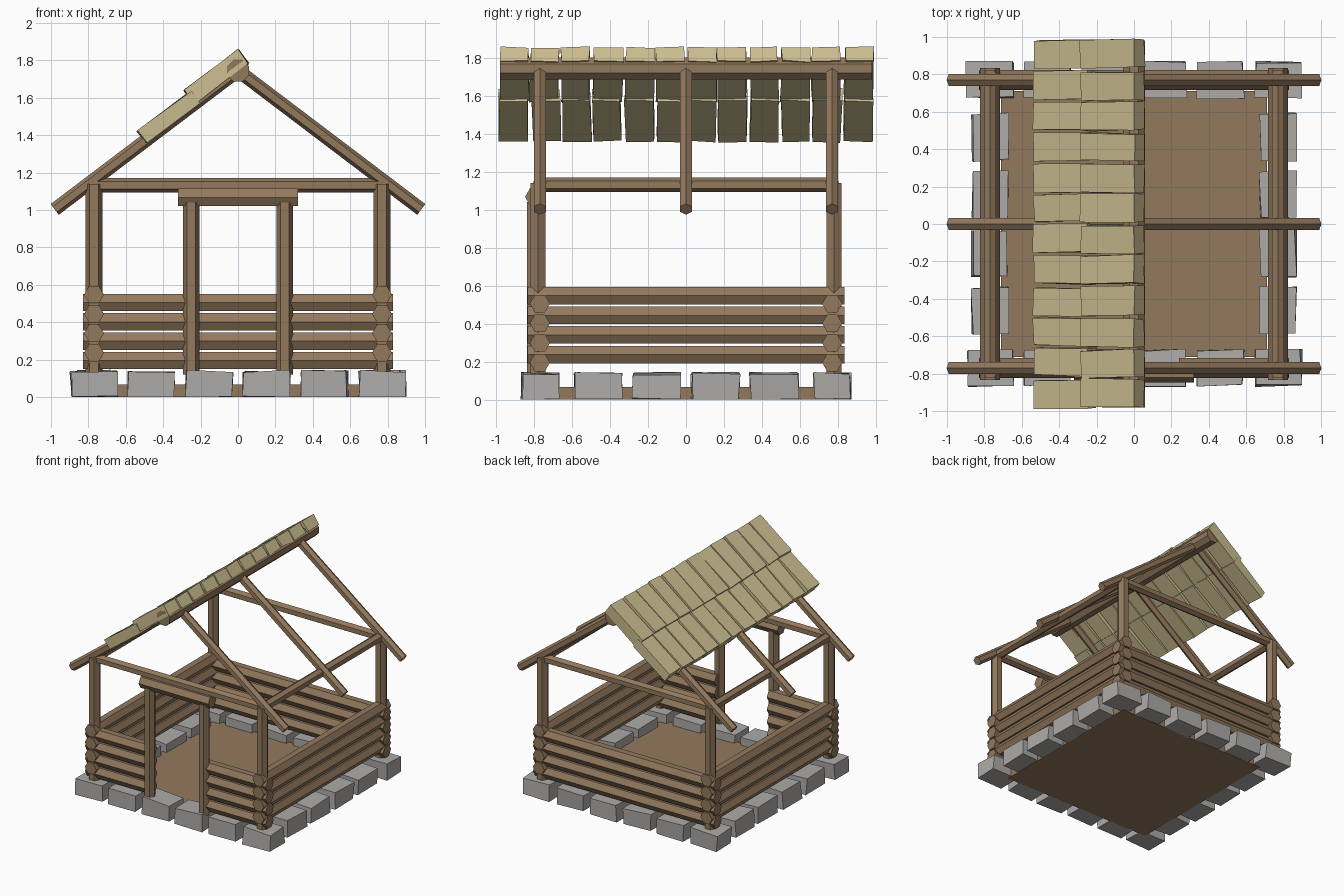
import bpy, bmesh, math, random
from mathutils import Vector, Matrix

random.seed(4)
if "Cube" in bpy.data.objects:
    bpy.data.objects.remove(bpy.data.objects["Cube"])


def material(name, rgb):
    m = bpy.data.materials.new(name)
    m.use_nodes = True
    m.diffuse_color = (*rgb, 1)
    m.node_tree.nodes["Principled BSDF"].inputs["Base Color"].default_value = (*rgb, 1)
    return m


WOOD = material("brown wood", (0.29, 0.19, 0.11))
STONE = material("grey stone", (0.42, 0.41, 0.395))
STRAW = material("straw shingle", (0.60, 0.51, 0.28))


def finish(name, bm, mat):
    bmesh.ops.recalc_face_normals(bm, faces=bm.faces)
    mesh = bpy.data.meshes.new(name)
    bm.to_mesh(mesh)
    bm.free()
    mesh.materials.append(mat)
    obj = bpy.data.objects.new(name, mesh)
    bpy.context.collection.objects.link(obj)
    return obj


def log(name, a, b, r, sides=6, turn=0.0):
    """Faceted log from a to b; turn 0 puts a corner sideways, 0.5 shifts by half a side."""
    a, b = Vector(a), Vector(b)
    d = (b - a).normalized()
    ref = Vector((0, 1, 0)) if abs(d.z) > 0.9 else Vector((0, 0, 1))
    side = ref.cross(d).normalized()
    up = d.cross(side)
    bm = bmesh.new()
    rings = []
    for p in (a, b):
        ring = []
        for i in range(sides):
            t = math.tau * (i + turn) / sides
            ring.append(bm.verts.new(p + side * math.cos(t) * r + up * math.sin(t) * r))
        rings.append(ring)
        bm.faces.new(ring)
    for i in range(sides):
        j = (i + 1) % sides
        bm.faces.new((rings[0][i], rings[0][j], rings[1][j], rings[1][i]))
    return finish(name, bm, WOOD)


def block(name, centre, size, mat, rot=None, jitter=0.0):
    """Box with slightly uneven corners."""
    bm = bmesh.new()
    bmesh.ops.create_cube(bm, size=1)
    for v in bm.verts:
        p = Vector(v.co[i] * size[i] + random.uniform(-jitter, jitter) for i in range(3))
        v.co = (rot @ p if rot else p) + Vector(centre)
        v.co.z = max(v.co.z, 0)
    return finish(name, bm, mat)


# Floor and foundation stones
W = 0.77
block("floor", (0, 0, 0.033), (1.42, 1.42, 0.066), WOOD)
for s, word in ((-1, "front"), (1, "back")):
    for i in range(6):
        block(f"{word}_stone_{i}", (-W + i * 0.308, s * W, 0.069), (0.245, 0.19, 0.138), STONE, jitter=0.008)
for s, word in ((-1, "right"), (1, "left")):
    for i in range(4):
        block(f"{word}_stone_{i}", (s * W, -0.465 + i * 0.31, 0.069), (0.19, 0.25, 0.138), STONE, jitter=0.008)

# Log walls, side courses sitting half a log above the front and back ones
for i in range(4):
    zf, zs = 0.195 + i * 0.1035, 0.237 + i * 0.1035
    log(f"back_wall_log_{i}", (-0.83, W, zf), (0.83, W, zf), 0.053)
    for s, word in ((-1, "right"), (1, "left")):
        log(f"front_wall_log_{word}_{i}", (s * 0.83, -W, zf), (s * 0.24, -W, zf), 0.053)
        log(f"{word}_wall_log_{i}", (s * W, -0.835, zs), (s * W, 0.835, zs), 0.053)

# Corner posts, door posts and tie beams
for sx, side in ((-1, "right"), (1, "left")):
    for sy, end in ((-1, "front"), (1, "back")):
        log(f"{end}_{side}_post", (sx * W, sy * 0.78, 0.12), (sx * W, sy * 0.78, 1.14), 0.046)
    log(f"{side}_door_post", (sx * 0.25, -0.80, 0.12), (sx * 0.25, -0.80, 1.04), 0.045)
    log(f"{side}_tie_beam", (sx * W, -W, 1.132), (sx * W, W, 1.132), 0.038, turn=0.5)
for s, word in ((-1, "front"), (1, "back")):
    log(f"{word}_tie_beam", (-W, s * W, 1.132), (W, s * W, 1.132), 0.038, turn=0.5)
log("door_lintel", (-0.32, -0.795, 1.068), (0.32, -0.795, 1.068), 0.053)

# Roof frame
log("ridge_beam", (0, -0.98, 1.745), (0, 0.98, 1.745), 0.063, 8, 0.5)
for j, y in enumerate((-W, 0, W)):
    for s, word in ((-1, "right"), (1, "left")):
        log(f"{word}_rafter_{j}", (s * 0.98, y, 1.003), (0, y, 1.745), 0.036, turn=0.5)

# Two rows of shingles on one slope
PITCH = math.radians(-37)
rows = (("lower", (-0.371, 1.498), 0.36, 0.078), ("upper", (-0.116, 1.712), 0.36, 0.092))
for word, (x, z), length, thick in rows:
    for i in range(12):
        y = (i - 5.5) * 0.165 + random.uniform(-0.006, 0.006)
        rot = Matrix.Rotation(PITCH, 3, 'Y') @ Matrix.Rotation(random.uniform(-0.02, 0.02), 3, 'Z')
        block(f"{word}_shingle_{i}", (x, y, z), (length, 0.15, thick), STRAW, rot, 0.005)
